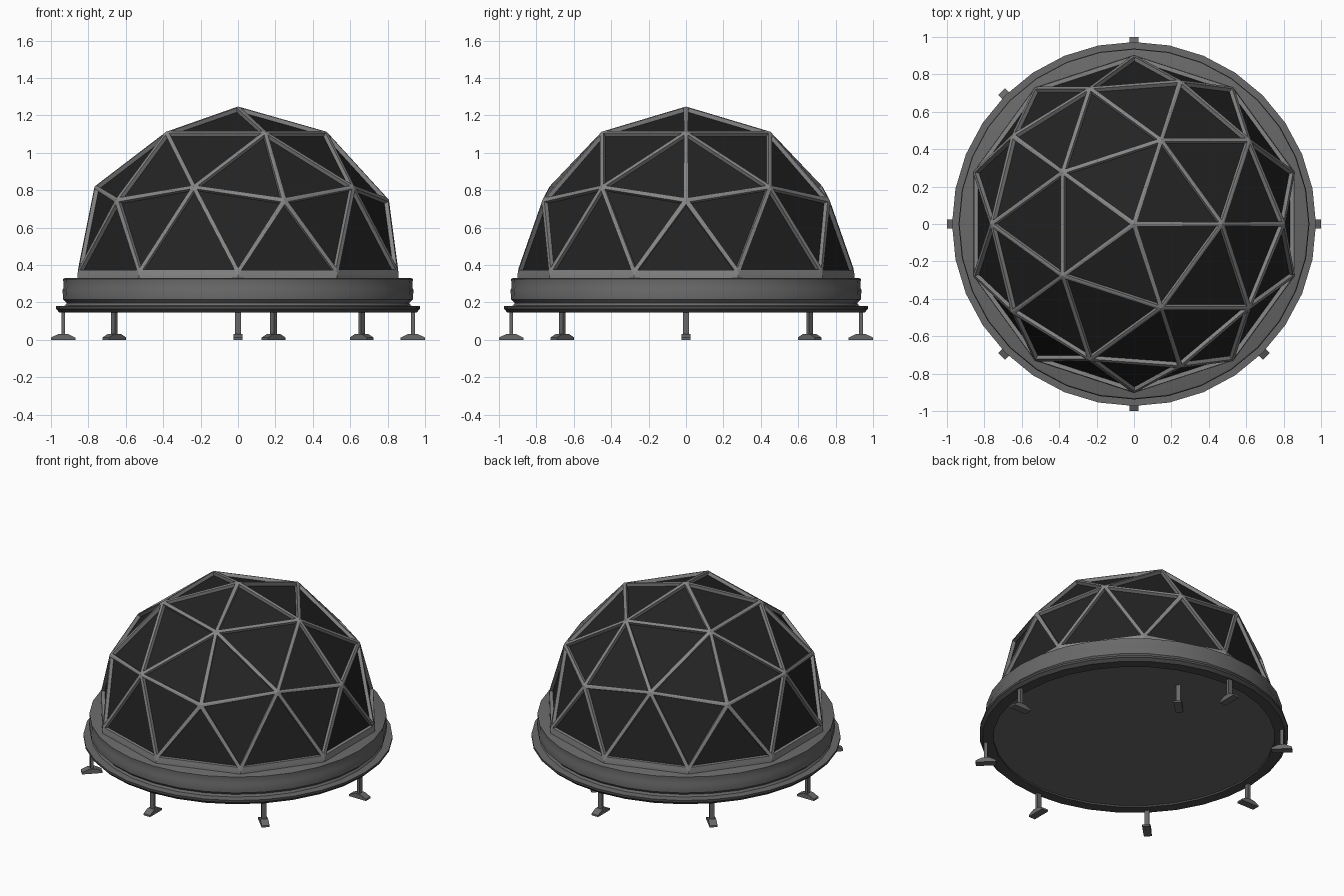
import bpy, bmesh, math
from mathutils import Matrix

cube = bpy.data.objects.get("Cube")
if cube:
    bpy.data.objects.remove(cube, do_unlink=True)


def material(name, value):
    mat = bpy.data.materials.new(name)
    mat.use_nodes = True
    color = (value, value, value, 1)
    mat.diffuse_color = color
    bsdf = next(n for n in mat.node_tree.nodes if n.type == 'BSDF_PRINCIPLED')
    bsdf.inputs["Base Color"].default_value = color
    bsdf.inputs["Roughness"].default_value = 0.7
    return mat


FRAME = material("frame grey", 0.24)
BASE = material("base grey", 0.14)
RIM = material("dark rim grey", 0.07)
PANEL = material("black panel", 0.017)


def finish(name, bm, mats, smooth=False):
    mesh = bpy.data.meshes.new(name)
    bmesh.ops.recalc_face_normals(bm, faces=bm.faces) if smooth else None
    bm.to_mesh(mesh)
    bm.free()
    for m in mats:
        mesh.materials.append(m)
    obj = bpy.data.objects.new(name, mesh)
    bpy.context.collection.objects.link(obj)
    if smooth:
        bpy.ops.object.select_all(action='DESELECT')
        obj.select_set(True)
        bpy.context.view_layer.objects.active = obj
        bpy.ops.object.shade_smooth_by_angle(angle=math.radians(30))
    return obj


def lathe(name, profile, mats, sides=32):
    """Spin an (r, z) profile that starts and ends on the axis."""
    bm = bmesh.new()
    verts = [bm.verts.new((r, 0, z)) for r, z in profile]
    edges = [bm.edges.new(pair) for pair in zip(verts, verts[1:])]
    bmesh.ops.spin(bm, geom=verts + edges, cent=(0, 0, 0), axis=(0, 0, 1),
                   angle=math.tau, steps=sides, use_merge=True)
    bmesh.ops.remove_doubles(bm, verts=bm.verts, dist=0.0005)
    return bm


# Dome: upper half of a two-frequency geodesic sphere with recessed panels
CENTRE, RADIUS = 0.345, 0.902
bm = bmesh.new()
bmesh.ops.create_icosphere(bm, subdivisions=2, radius=RADIUS)
low = [f for f in bm.faces if f.calc_center_median().z < 0]
bmesh.ops.delete(bm, geom=low, context='FACES')
bmesh.ops.translate(bm, verts=bm.verts, vec=(0, 0, CENTRE))
panels = list(bm.faces)
bmesh.ops.inset_individual(bm, faces=panels, thickness=0.024)
for v in {v for f in panels for v in f.verts}:
    if v.co.z < CENTRE + 0.06:
        v.co.z += 0.018          # wider strut along the bottom
bmesh.ops.inset_individual(bm, faces=panels, thickness=0.006, depth=-0.022)
for f in panels:
    f.material_index = 1
# Skirt dropping from the lowest struts into the plinth
rim_edges = [e for e in bm.edges if e.is_boundary]
skirt = bmesh.ops.extrude_edge_only(bm, edges=rim_edges)["geom"]
bmesh.ops.translate(bm, verts=[g for g in skirt if isinstance(g, bmesh.types.BMVert)],
                    vec=(0, 0, -0.03))
bmesh.ops.recalc_face_normals(bm, faces=bm.faces)
finish("geodesic_dome", bm, [FRAME, PANEL])

# Round plinth under the dome
bm = lathe("plinth", [(0, 0.33), (0.925, 0.33), (0.935, 0.325), (0.932, 0.28),
                      (0.938, 0.265), (0.935, 0.215), (0.915, 0.195), (0, 0.195)],
           [BASE])
finish("plinth", bm, [BASE], smooth=True)

# Deck plate with a dark raised lip around its underside
bm = lathe("deck", [(0, 0.197), (0.915, 0.197), (0.925, 0.182), (0.973, 0.18),
                    (0.973, 0.165), (0.955, 0.146), (0.885, 0.146),
                    (0.885, 0.158), (0, 0.158)], [BASE, RIM])
for f in bm.faces:
    c = f.calc_center_median()
    if c.z < 0.176 and c.xy.length > 0.87:
        f.material_index = 1
finish("deck_plate", bm, [BASE, RIM], smooth=True)


def box(bm, size, z):
    mat = Matrix.Translation((0, 0, z)) @ Matrix.Diagonal((*size, 1))
    return bmesh.ops.create_cube(bm, size=1, matrix=mat)["verts"]


# Support legs: a post on a tapered foot, long side pointing outward
def leg(name, x, y, angle):
    bm = bmesh.new()
    box(bm, (0.02, 0.03, 0.135), 0.09)
    box(bm, (0.13, 0.05, 0.012), 0.006)
    for v in box(bm, (0.13, 0.05, 0.02), 0.022):
        if v.co.z > 0.02:
            v.co.x *= 0.35
    obj = finish(name, bm, [BASE])
    obj.location = (x, y, 0)
    obj.rotation_euler.z = angle


for i in range(8):
    a = i * math.pi / 4
    x, y = 0.935 * math.cos(a), 0.935 * math.sin(a)
    if i == 1:
        x = 0.19                 # this leg stands further in
    leg(f"support_leg_{i + 1}", x, y, a)
